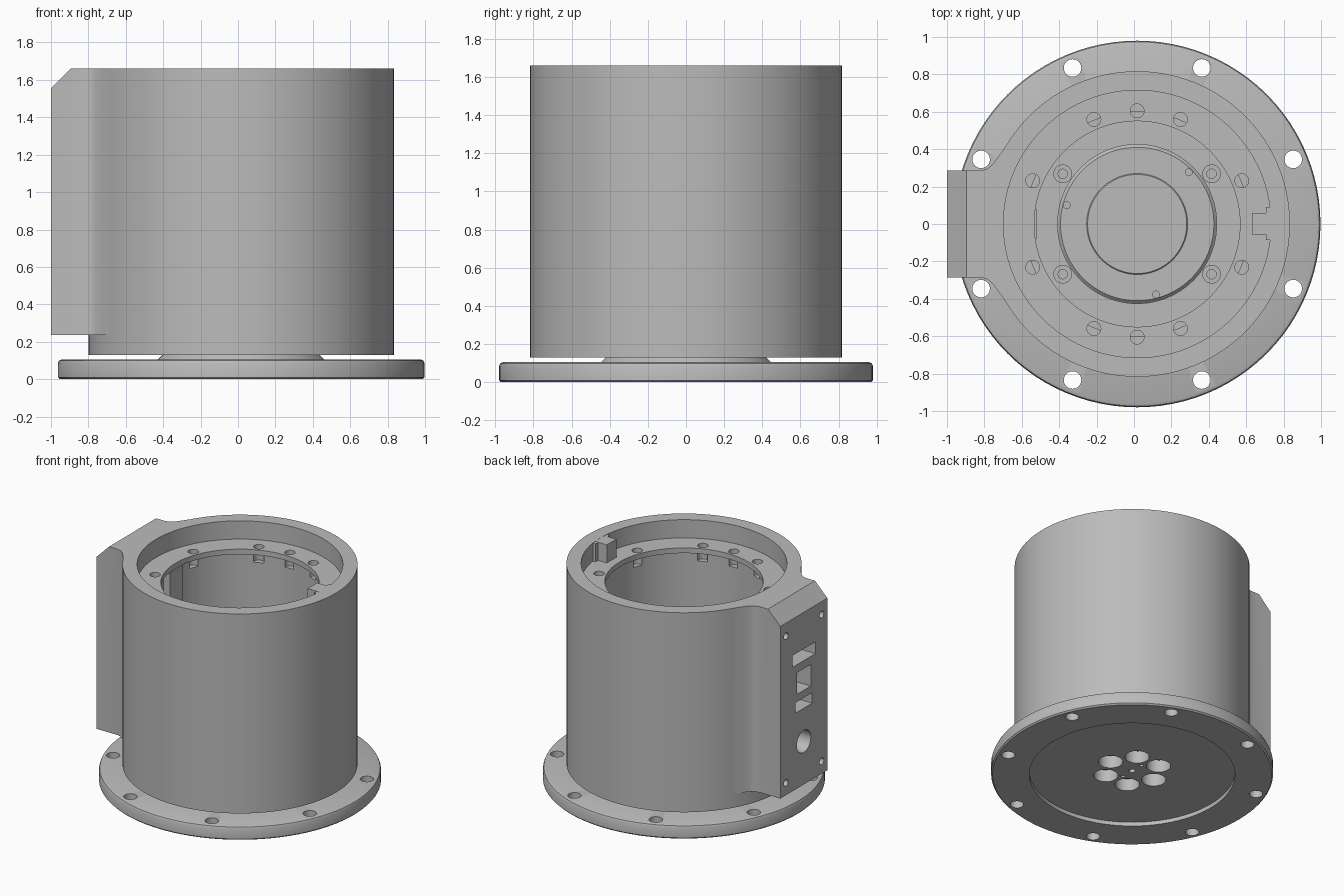
import bpy, bmesh, math
from mathutils import Matrix, Vector

cube = bpy.data.objects.get("Cube")
if cube:
    bpy.data.objects.remove(cube, do_unlink=True)

CX = 0.017  # axis of the round parts
grey = bpy.data.materials.new("Machined grey")
grey.use_nodes = True
COLOUR = (0.5, 0.5, 0.5, 1)
grey.diffuse_color = COLOUR
grey.node_tree.nodes["Principled BSDF"].inputs["Base Color"].default_value = COLOUR


def finish(bm, name):
    bmesh.ops.recalc_face_normals(bm, faces=bm.faces[:])
    mesh = bpy.data.meshes.new(name)
    bm.to_mesh(mesh)
    bm.free()
    obj = bpy.data.objects.new(name, mesh)
    bpy.context.collection.objects.link(obj)
    mesh.materials.append(grey)
    return obj


def lathe(name, profile, closed=True, steps=96):
    """Spin an (r, z) profile around the main axis."""
    bm = bmesh.new()
    verts = [bm.verts.new((r, 0, z)) for r, z in profile]
    edges = [bm.edges.new(p) for p in zip(verts, verts[1:])]
    if closed:
        edges.append(bm.edges.new((verts[-1], verts[0])))
    bmesh.ops.spin(bm, geom=verts + edges, axis=(0, 0, 1), cent=(0, 0, 0),
                   angle=2 * math.pi, steps=steps)
    bmesh.ops.remove_doubles(bm, verts=bm.verts[:], dist=1e-5)
    bmesh.ops.translate(bm, verts=bm.verts[:], vec=(CX, 0, 0))
    return finish(bm, name)


def add_cyl(bm, x, y, z0, z1, r, n=24):
    bmesh.ops.create_cone(bm, cap_ends=True, segments=n, radius1=r, radius2=r,
                          depth=z1 - z0,
                          matrix=Matrix.Translation((x, y, (z0 + z1) / 2)))


def add_ring(bm, radius, angles, z0, z1, r):
    for a in map(math.radians, angles):
        add_cyl(bm, CX + radius * math.cos(a), radius * math.sin(a), z0, z1, r)


def add_box(bm, lo, hi):
    lo, hi = Vector(lo), Vector(hi)
    bmesh.ops.create_cube(bm, size=1, matrix=Matrix.Translation((lo + hi) / 2)
                          @ Matrix.Diagonal((*(hi - lo), 1)))


def boolean(target, bm, op="DIFFERENCE"):
    tool = finish(bm, "cutter")
    tool.hide_render = True
    mod = target.modifiers.new("cut", "BOOLEAN")
    mod.operation, mod.solver, mod.object = op, "EXACT", tool
    bpy.context.view_layer.objects.active = target
    bpy.ops.object.modifier_apply(modifier=mod.name)
    bpy.data.objects.remove(tool, do_unlink=True)


# Base flange with a raised hub and a shallow recess underneath
flange = lathe("base_flange", [
    (0, 0.03), (0.715, 0.03), (0.715, 0), (0.97, 0), (0.98, 0.01),
    (0.98, 0.085), (0.974, 0.099), (0.96, 0.105), (0.445, 0.105),
    (0.41, 0.14), (0.27, 0.14), (0.265, 0.145), (0, 0.145)], closed=False)
holes = bmesh.new()
add_ring(holes, 0.903, [22.5 + 45 * i for i in range(8)], -0.1, 0.2, 0.047)
add_ring(holes, 0.195, range(0, 360, 60), -0.1, 0.125, 0.085)
add_ring(holes, 0.1, (90, 270), -0.1, 0.1, 0.014)
add_cyl(holes, CX, 0, -0.1, 0.1, 0.022)
boolean(flange, holes)
holes = bmesh.new()
add_ring(holes, 0.39, (45, 165, 285), 0.12, 0.2, 0.018)
boolean(flange, holes)

# Housing shell with a stepped bore
housing = lathe("housing", [
    (0.817, 0.13), (0.817, 1.66), (0.715, 1.66), (0.715, 1.52), (0.55, 1.52),
    (0.55, 1.48), (0.6, 1.48), (0.6, 0.2), (0.425, 0.2), (0.425, 0.13)])

# Connector panel blended into the shell, with a sloped top edge
side = [(-1, 0.285), (-0.83, 0.285), (-0.79, 0.292), (-0.755, 0.32),
        (-0.725, 0.36), (-0.69, 0.41)]
outline = side + [(-0.74, 0)] + [(x, -y) for x, y in reversed(side)]
panel = bmesh.new()
base = panel.faces.new([panel.verts.new((x, y, 0.235)) for x, y in outline])
top = bmesh.ops.extrude_face_region(panel, geom=[base])["geom"]
bmesh.ops.translate(panel, vec=(0, 0, 1.425),
                    verts=[v for v in top if isinstance(v, bmesh.types.BMVert)])
cut = bmesh.ops.bisect_plane(panel, geom=panel.verts[:] + panel.edges[:] + panel.faces[:],
                             plane_co=(-1, 0, 1.555), plane_no=(-1, 0, 1),
                             clear_outer=True)
bmesh.ops.holes_fill(panel, edges=[e for e in panel.edges if e.is_boundary])
boolean(housing, panel, "UNION")

# Ports and screw holes in the panel face
ports = bmesh.new()
for z, w, h in ((1.23, 0.28, 0.09), (1.04, 0.17, 0.165), (0.86, 0.2, 0.08)):
    add_box(ports, (-1.1, -w / 2, z - h / 2), (-0.88, w / 2, z + h / 2))
for y, z, r in [(0, 0.565, 0.085)] + [(s * 0.216, z, 0.026)
                                     for s in (-1, 1) for z in (0.33, 1.455)]:
    bmesh.ops.create_cone(ports, cap_ends=True, segments=24, radius1=r, radius2=r,
                          depth=0.24, matrix=Matrix.Translation((-1, y, z))
                          @ Matrix.Rotation(math.pi / 2, 4, "Y"))
boolean(housing, ports)

# Bolt holes in the inner ledge
bolts = bmesh.new()
add_ring(bolts, 0.605, [s * a for s in (1, -1) for a in (22.5, 67.5, 90, 112.5, 157.5)],
         1.4, 1.6, 0.037)
boolean(housing, bolts)

# Locating key on the bore wall
key = bmesh.new()
add_box(key, (0.63, -0.055, 1.51), (0.76, 0.06, 1.659))
add_box(key, (0.705, -0.085, 1.51), (0.76, 0.09, 1.658))
key_obj = finish(key, "locating_key")

# Flat plate on the bore wall behind the panel
plate = bmesh.new()
add_box(plate, (-0.6, -0.08, 0.19), (-0.522, 0.08, 1.48))
plate_obj = finish(plate, "inner_plate")

# Socket screws holding the housing floor
screws = bmesh.new()
add_ring(screws, 0.48, (34, 146, 214, 326), 0.19, 0.235, 0.05)
screw_obj = finish(screws, "floor_screws")
sockets = bmesh.new()
add_ring(sockets, 0.48, (34, 146, 214, 326), 0.21, 0.3, 0.025)
boolean(screw_obj, sockets)

for obj in (flange, housing, key_obj, plate_obj, screw_obj):
    bpy.ops.object.select_all(action="DESELECT")
    obj.select_set(True)
    bpy.context.view_layer.objects.active = obj
    bpy.ops.object.shade_smooth_by_angle(angle=math.radians(30))
